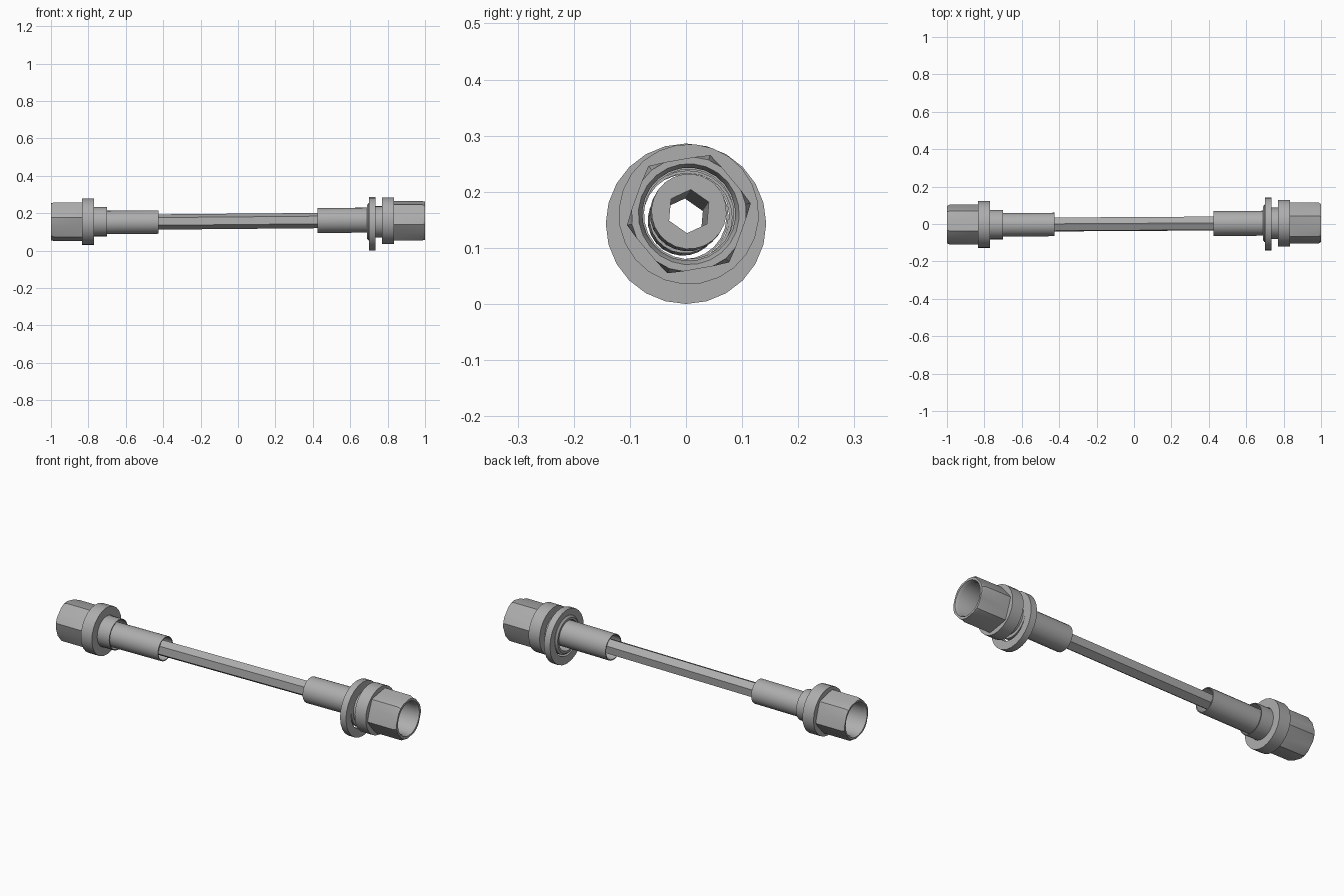
import bpy, bmesh, math

cube = bpy.data.objects.get("Cube")
if cube:
    bpy.data.objects.remove(cube, do_unlink=True)

metal = bpy.data.materials.new("grey metal")
metal.use_nodes = True
metal.diffuse_color = (0.42, 0.42, 0.42, 1)
metal.node_tree.nodes["Principled BSDF"].inputs["Base Color"].default_value = (0.42, 0.42, 0.42, 1)

SIDES = 24


def circle(r):
    return lambda a: r


def hexagon(r, cap=1.0):
    """Hexagon of corner radius r, its corners trimmed by a circle of radius cap."""
    def radius(a):
        local = (a + math.pi / 6) % (math.pi / 3) - math.pi / 6
        flat = r * math.cos(math.pi / 6)
        return min(cap, flat / math.cos(math.pi / 6 - abs(local)))
    return radius


def ring_loft(name, rings, centre, turn=0):
    """Closed loft along x; each ring is (x, section), centre(x) gives (y, z)."""
    bm = bmesh.new()
    loops = []
    for x, section in rings:
        cy, cz = centre(x)
        loop = []
        for i in range(SIDES):
            a = 2 * math.pi * i / SIDES
            r, t = section(a), a + math.radians(turn)
            loop.append(bm.verts.new((x, cy + r * math.cos(t), cz + r * math.sin(t))))
        loops.append(loop)
    for k, loop in enumerate(loops):
        after = loops[(k + 1) % len(loops)]
        for i in range(SIDES):
            j = (i + 1) % SIDES
            bm.faces.new((loop[i], loop[j], after[j], after[i]))
    bmesh.ops.recalc_face_normals(bm, faces=bm.faces)
    mesh = bpy.data.meshes.new(name)
    bm.to_mesh(mesh)
    bm.free()
    mesh.materials.append(metal)
    obj = bpy.data.objects.new(name, mesh)
    bpy.context.collection.objects.link(obj)
    bpy.ops.object.select_all(action="DESELECT")
    obj.select_set(True)
    bpy.context.view_layer.objects.active = obj
    bpy.ops.object.shade_smooth_by_angle(angle=math.radians(25))
    return obj


def fixed(y, z):
    return lambda x: (y, z)


def shaft_axis(x):
    # The rod and sleeves lean slightly upward to the right
    return 0.006 * x, 0.157 + 0.009 * x


def tube(name, x0, x1, outer, inner, centre):
    ring_loft(name, [(x0, circle(outer)), (x1, circle(outer)),
                     (x1, circle(inner)), (x0, circle(inner))], centre)


# Hollow hexagonal rod, reaching into both sleeves
ring_loft("hex_rod", [(-0.88, hexagon(0.041)), (0.88, hexagon(0.041)),
                      (0.88, hexagon(0.039)), (-0.88, hexagon(0.039))], shaft_axis, 25)

for side, s, radius in (("right", -1, 0.063), ("left", 1, 0.067)):
    # Sleeve, open toward the rod and closed by a plate with a hexagonal hole
    ring_loft(side + "_sleeve", [
        (s * 0.425, circle(radius)), (s * 0.88, circle(radius)),
        (s * 0.88, hexagon(0.041)), (s * 0.86, hexagon(0.041)),
        (s * 0.86, circle(radius - 0.005)), (s * 0.425, circle(radius - 0.005))],
        shaft_axis, 25)

# Flanged hex nuts with a through bore and a trimmed outer edge
for side, s, r, centre, turn in (("right", -1, 0.111, fixed(-0.003, 0.155), 168),
                                 ("left", 1, 0.114, fixed(0.005, 0.16), 10)):
    body = hexagon(r, r - 0.002)
    ring_loft(side + "_flange_nut", [
        (s * 0.77, circle(0.08)), (s * 0.77, circle(0.125)), (s * 0.835, circle(0.125)),
        (s * 0.835, body), (s * 0.985, body), (s * 1.0, hexagon(r, r - 0.011)),
        (s * 1.0, circle(0.09)), (s * 0.985, circle(0.083)), (s * 0.85, circle(0.083)),
        (s * 0.85, circle(0.08))], centre, turn)

# Collar seated in the nut at one end, washer and hub at the other
tube("right_collar", -0.82, -0.7, 0.079, 0.075, fixed(-0.003, 0.155))
tube("washer", 0.7, 0.735, 0.143, 0.1, fixed(0, 0.143))
ring_loft("washer_hub", [(0.69, circle(0.09)), (0.698, circle(0.1)), (0.735, circle(0.1)),
                         (0.735, circle(0.084)), (0.79, circle(0.084)), (0.79, circle(0.079)),
                         (0.69, circle(0.079))], fixed(0.003, 0.154))
